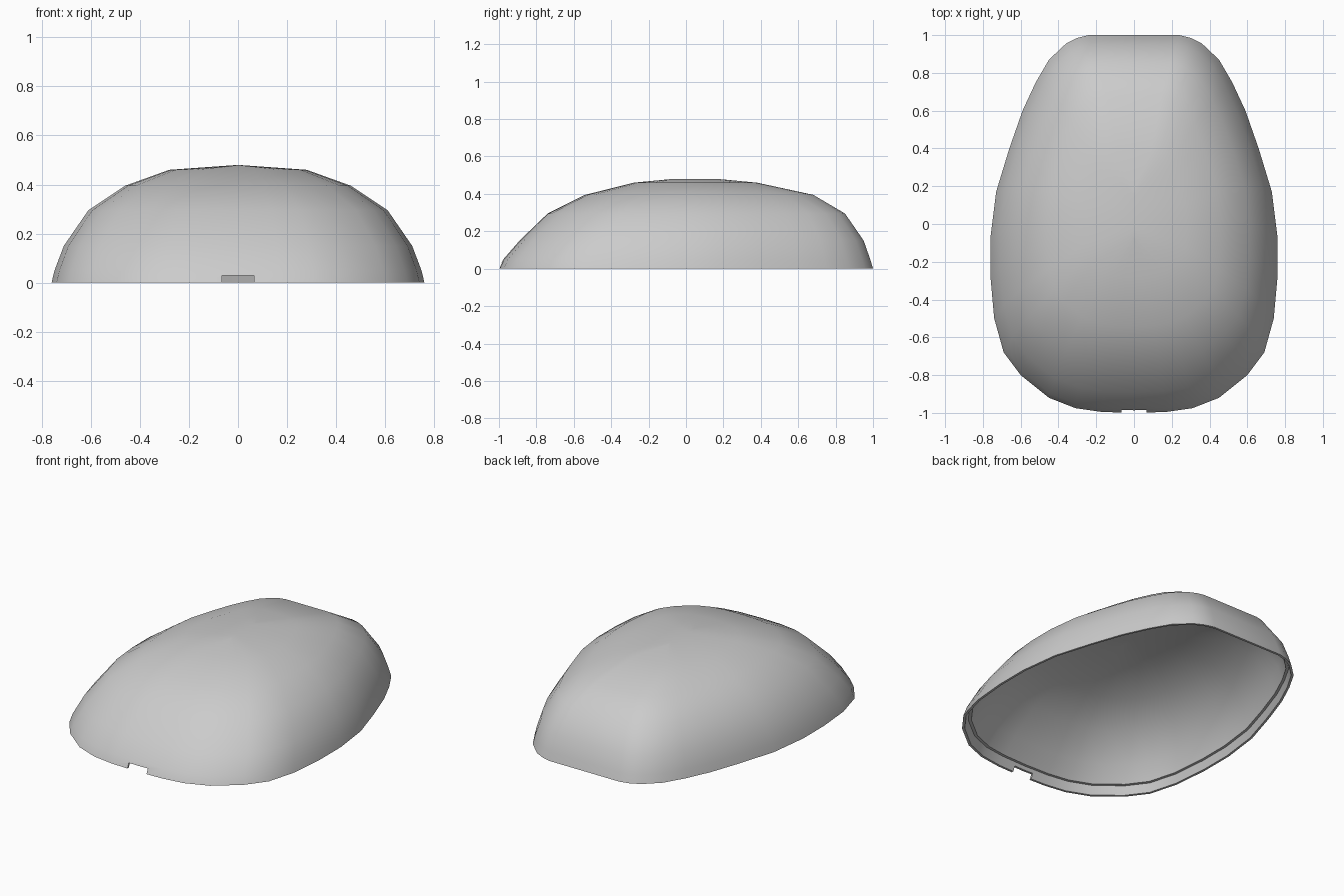
import bpy, bmesh, math

cube = bpy.data.objects.get("Cube")
if cube:
    bpy.data.objects.remove(cube, do_unlink=True)

# Half outline of the footprint, front to back: (half width, y)
PLAN = [(0, -1), (.17, -.995), (.31, -.975), (.45, -.92), (.6, -.8), (.69, -.68),
        (.74, -.5), (.76, -.28), (.76, -.07), (.73, .17), (.66, .4), (.59, .6),
        (.52, .75), (.45, .87), (.36, .955), (.3, .985), (.24, 1), (0, 1)]

# Dome levels, top to bottom: (z, half width, front y, back y)
LEVELS = [(.48, 0, -.07, .17), (.46, .28, -.28, .38), (.395, .46, -.54, .68),
          (.295, .61, -.74, .85), (.15, .71, -.89, .95), (.05, .748, -.977, .985),
          (0, .76, -1, 1)]
WALL, LIP, LEDGE_Z = .022, .014, .05


def inset(level, amount, drop=0):
    z, w, front, back = level
    return (z - drop, w - amount, front + amount, back - amount)


def inner_levels():
    """Dome levels moved inward along the slope by the wall thickness."""
    result = [inset(LEVELS[0], 0, WALL)]
    for above, here, below in zip(LEVELS, LEVELS[1:-2], LEVELS[2:]):
        slope = math.atan2(above[0] - below[0], below[1] - above[1])
        result.append(inset(here, WALL * math.sin(slope), WALL * math.cos(slope)))
    return result


def ring(bm, level):
    z, w, front, back = level
    half = [(x * w / .76, front + (y + 1) / 2 * (back - front)) for x, y in PLAN]
    loop = half + [(-x, y) for x, y in half[-2:0:-1]]
    return [bm.verts.new((x, y, z)) for x, y in loop]


# Shell: outer skin, thin lip, ledge, then inner skin
rim, ledge = LEVELS[-1], LEVELS[-2]
path = LEVELS + [inset(rim, LIP), inset(ledge, LIP), inset(ledge, WALL + .008)]
path += reversed(inner_levels())
bm = bmesh.new()
rings = [ring(bm, level) for level in path]
for a, b in zip(rings, rings[1:]):
    for i in range(len(a)):
        j = (i + 1) % len(a)
        bm.faces.new((a[i], b[i], b[j], a[j]))
bmesh.ops.remove_doubles(bm, verts=bm.verts, dist=.0001)
bmesh.ops.recalc_face_normals(bm, faces=bm.faces)
mesh = bpy.data.meshes.new("shell_cover")
bm.to_mesh(mesh)
bm.free()
shell = bpy.data.objects.new("shell_cover", mesh)
bpy.context.collection.objects.link(shell)

grey = bpy.data.materials.new("light_grey")
grey.use_nodes = True
grey.diffuse_color = (.6, .6, .6, 1)
grey.node_tree.nodes["Principled BSDF"].inputs["Base Color"].default_value = (.6, .6, .6, 1)
mesh.materials.append(grey)

# Cable notch in the front lip
bpy.ops.mesh.primitive_cube_add(size=1, location=(0, -1, -.01))
cutter = bpy.context.object
cutter.name = "notch_cutter"
cutter.scale = (.132, .16, .08)
cutter.hide_render = True
notch = shell.modifiers.new("notch", 'BOOLEAN')
notch.operation, notch.solver, notch.object = 'DIFFERENCE', 'EXACT', cutter

bpy.ops.object.select_all(action='DESELECT')
shell.select_set(True)
bpy.context.view_layer.objects.active = shell
bpy.ops.object.modifier_apply(modifier="notch")
bpy.data.objects.remove(cutter, do_unlink=True)
bpy.ops.object.shade_smooth_by_angle(angle=math.radians(40))
